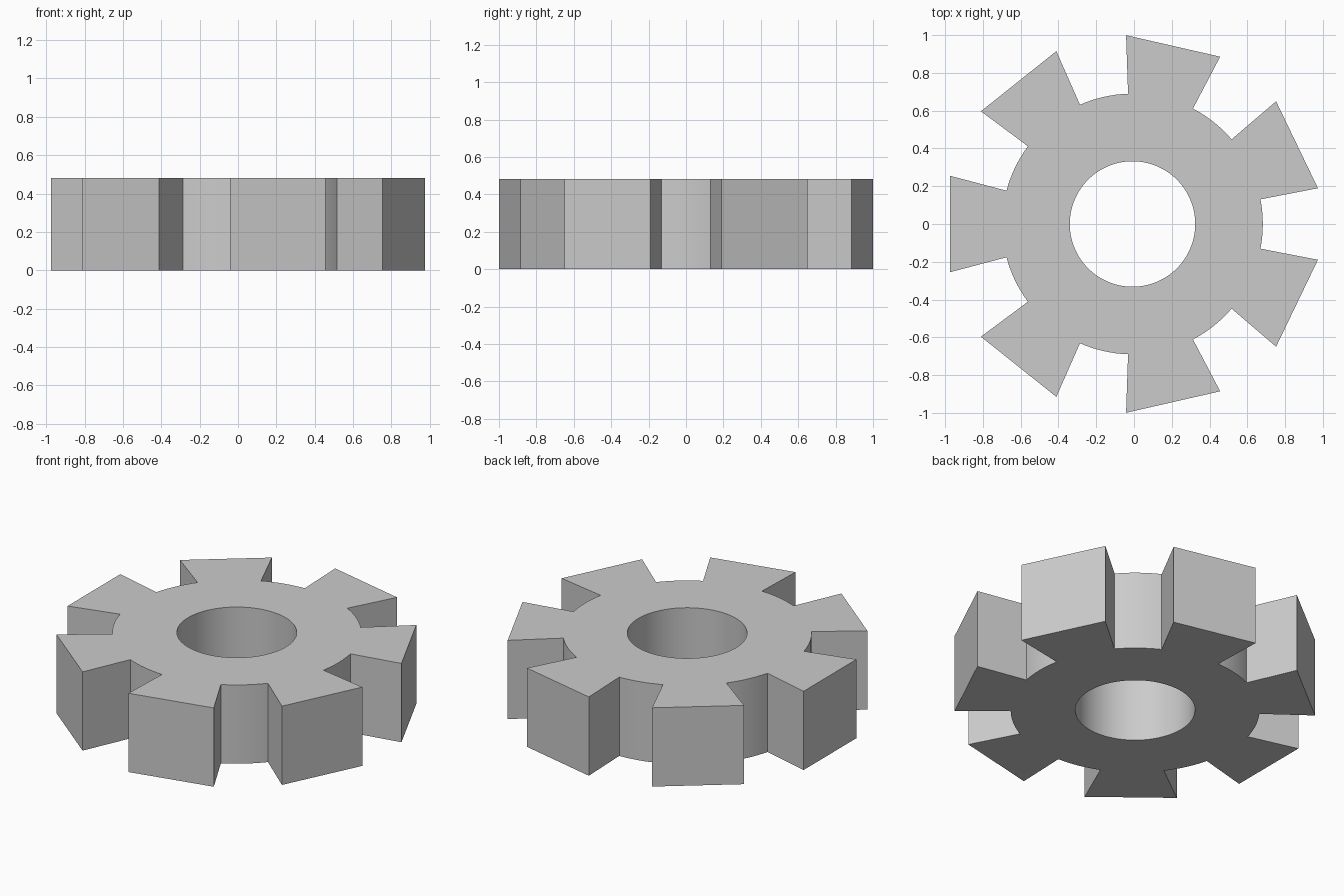
import bpy, bmesh
from math import pi, radians, sin, cos

if "Cube" in bpy.data.objects:
    bpy.data.objects.remove(bpy.data.objects["Cube"])

TEETH, HEIGHT, CX = 7, 0.482, -0.008
BORE_R, ROOT_R, TIP_R = 0.332, 0.69, 1.0
HALF = radians(14.8)              # half angle of one tooth
PITCH = 2 * pi / TEETH
T_STEPS, V_STEPS = 10, 8          # arc steps under a tooth / in a valley

bm = bmesh.new()


def vert(r, a):
    return bm.verts.new((CX + r * cos(a), r * sin(a), 0))


# Angles round the hub, aligned with the tooth sides
angles = []
for t in range(TEETH):
    start = pi + t * PITCH - HALF
    angles += [start + 2 * HALF * i / T_STEPS for i in range(T_STEPS)]
    angles += [start + 2 * HALF + (PITCH - 2 * HALF) * i / V_STEPS for i in range(V_STEPS)]
n = len(angles)

# Hub ring
bore = [vert(BORE_R, a) for a in angles]
root = [vert(ROOT_R, a) for a in angles]
for i in range(n):
    j = (i + 1) % n
    bm.faces.new((bore[i], root[i], root[j], bore[j]))

# Teeth with flat tips
for t in range(TEETH):
    k = t * (T_STEPS + V_STEPS)
    base = root[k:k + T_STEPS + 1]
    tips = [vert(TIP_R, angles[k]), vert(TIP_R, angles[k + T_STEPS])]
    bm.faces.new(tips + base[::-1])

# Thickness
res = bmesh.ops.extrude_face_region(bm, geom=bm.faces[:], use_keep_orig=True)
top = [g for g in res["geom"] if isinstance(g, bmesh.types.BMVert)]
bmesh.ops.translate(bm, verts=top, vec=(0, 0, HEIGHT))
bmesh.ops.recalc_face_normals(bm, faces=bm.faces[:])

mesh = bpy.data.meshes.new("gear_wheel")
bm.to_mesh(mesh)
bm.free()
gear = bpy.data.objects.new("gear_wheel", mesh)
bpy.context.collection.objects.link(gear)

# Smooth bore and valleys, sharp edges elsewhere
bpy.context.view_layer.objects.active = gear
gear.select_set(True)
bpy.ops.object.shade_smooth_by_angle(angle=radians(30))
